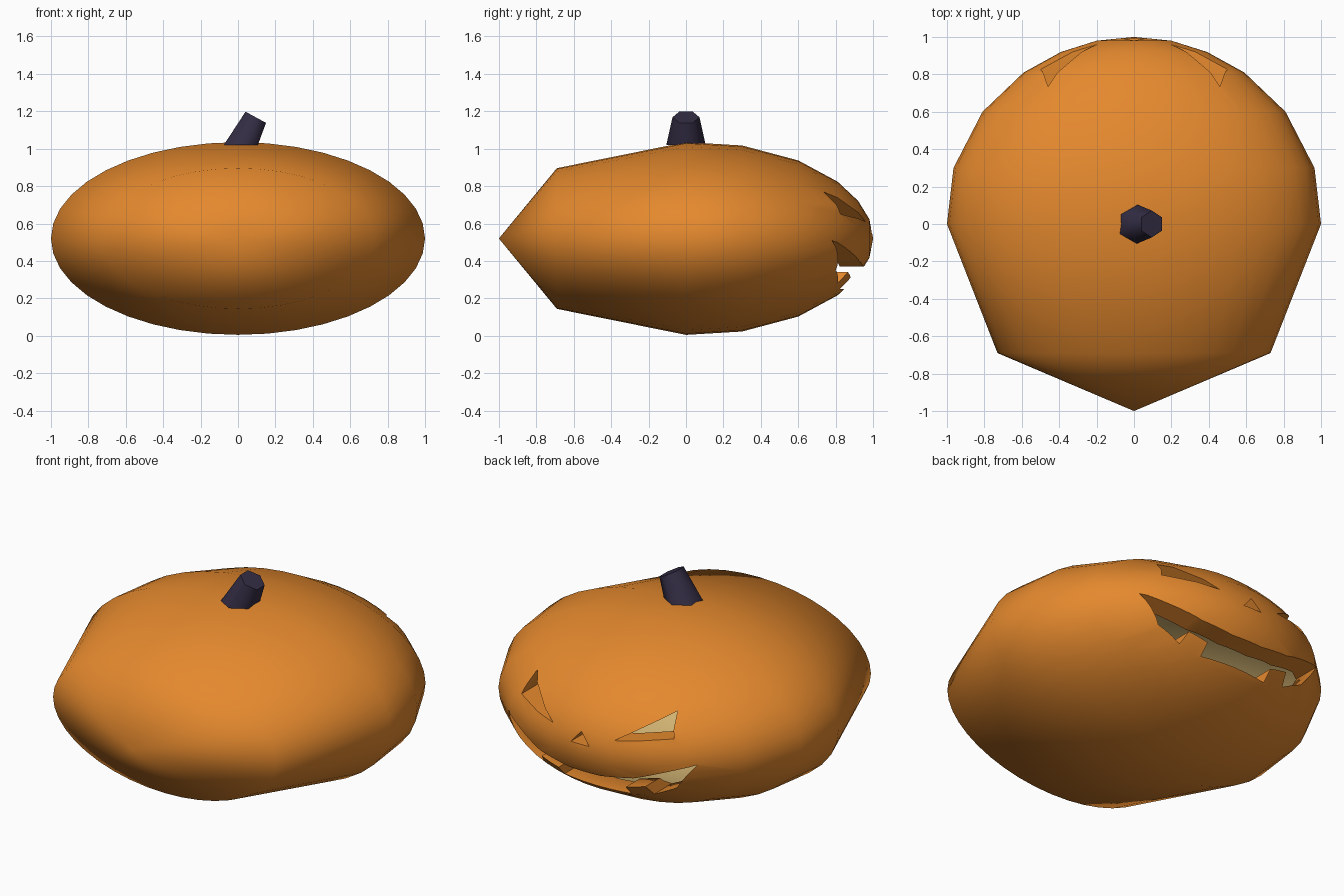
import bpy, bmesh, math
from mathutils import Vector

if "Cube" in bpy.data.objects:
    bpy.data.objects.remove(bpy.data.objects["Cube"])

def mat(name, rgb):
    m = bpy.data.materials.new(name)
    m.diffuse_color = (*rgb, 1)
    m.use_nodes = True
    m.node_tree.nodes["Principled BSDF"].inputs["Base Color"].default_value = m.diffuse_color
    return m

ORANGE = mat("orange_skin", (0.78, 0.25, 0.027))
PALE = mat("pale_flesh", (0.68, 0.48, 0.18))
DARK = mat("dark_stem", (0.034, 0.026, 0.058))

def make(name, bm, mats):
    me = bpy.data.meshes.new(name)
    bm.to_mesh(me)
    bm.free()
    ob = bpy.data.objects.new(name, me)
    bpy.context.collection.objects.link(ob)
    for m in mats:
        me.materials.append(m)
    return ob

def smooth(ob, deg):
    bpy.ops.object.select_all(action='DESELECT')
    ob.select_set(True)
    bpy.context.view_layer.objects.active = ob
    bpy.ops.object.shade_smooth_by_angle(angle=math.radians(deg))

# Body: squashed profile turned around the y axis, coarse at the front
PROFILE = [(-0.69, 0.73), (0, 1), (0.3, 0.965), (0.6, 0.81),
           (0.81, 0.59), (0.92, 0.39), (0.98, 0.2)]
N, MID, SQUASH = 40, 0.52, 0.515

def add_skin(bm, s, index):
    def vert(y, r, k):
        a = math.tau * k / N
        return bm.verts.new((s * r * math.cos(a), s * y, MID + s * SQUASH * r * math.sin(a)))
    rings = [[vert(y, r, k) for k in range(N)] for y, r in PROFILE]
    front, back = vert(-1, 0, 0), vert(1, 0, 0)
    faces = []
    for k in range(N):
        j = (k + 1) % N
        faces.append(bm.faces.new((front, rings[0][k], rings[0][j])))
        faces.append(bm.faces.new((back, rings[-1][j], rings[-1][k])))
        for a, b in zip(rings, rings[1:]):
            faces.append(bm.faces.new((a[k], b[k], b[j], a[j])))
    for f in faces:
        f.material_index = index
    return faces

bm = bmesh.new()
outer = add_skin(bm, 1.0, 0)
bmesh.ops.recalc_face_normals(bm, faces=outer)
inner = add_skin(bm, 0.88, 1)
bmesh.ops.recalc_face_normals(bm, faces=inner)
bmesh.ops.reverse_faces(bm, faces=inner)
body = make("pumpkin_shell", bm, [ORANGE, PALE])

# Carved face on the +y side: eyes, nose and toothed mouth
def cutter(pts):
    bm = bmesh.new()
    f = bm.faces.new([bm.verts.new((x, 0.35, z)) for x, z in pts])
    ext = bmesh.ops.extrude_face_region(bm, geom=[f])
    bmesh.ops.translate(bm, vec=(0, 1, 0),
                        verts=[g for g in ext['geom'] if isinstance(g, bmesh.types.BMVert)])
    bmesh.ops.recalc_face_normals(bm, faces=bm.faces[:])
    ob = make("face_cutter", bm, [ORANGE])
    ob.hide_render = True
    return ob

half_mouth = [(0.1, 0.37), (0.3, 0.4), (0.62, 0.51), (0.5, 0.35),
              (0.36, 0.28), (0.34, 0.34), (0.22, 0.31), (0.22, 0.25)]
mouth = half_mouth + [(-x, z) for x, z in reversed(half_mouth)]
shapes = [mouth, [(-0.06, 0.55), (0.06, 0.55), (0, 0.62)]]
for s in (1, -1):
    shapes.append([(s * 0.2, 0.61), (s * 0.5, 0.65), (s * 0.46, 0.77)])

for pts in shapes:
    c = cutter(pts)
    mod = body.modifiers.new("carve", 'BOOLEAN')
    mod.operation, mod.solver, mod.object = 'DIFFERENCE', 'EXACT', c
    bpy.context.view_layer.objects.active = body
    bpy.ops.object.modifier_apply(modifier=mod.name)
    bpy.data.objects.remove(c)
smooth(body, 55)

# Stem: leaning six-sided taper with a tilted top
bm = bmesh.new()
def hexagon(centre, radius, across):
    across = Vector(across).normalized()
    return [bm.verts.new(Vector(centre) + radius * (math.sin(a) * across + math.cos(a) * Vector((0, 1, 0))))
            for a in (math.tau * k / 6 for k in range(6))]
low = hexagon((0.015, 0, 1.02), 0.105, (1, 0, 0))
top = hexagon((0.095, 0, 1.168), 0.072, (0.11, 0, -0.06))
bm.faces.new(low)
bm.faces.new(top)
for k in range(6):
    j = (k + 1) % 6
    bm.faces.new((low[k], low[j], top[j], top[k]))
bmesh.ops.recalc_face_normals(bm, faces=bm.faces[:])
stem = make("stem", bm, [DARK])
smooth(stem, 65)
